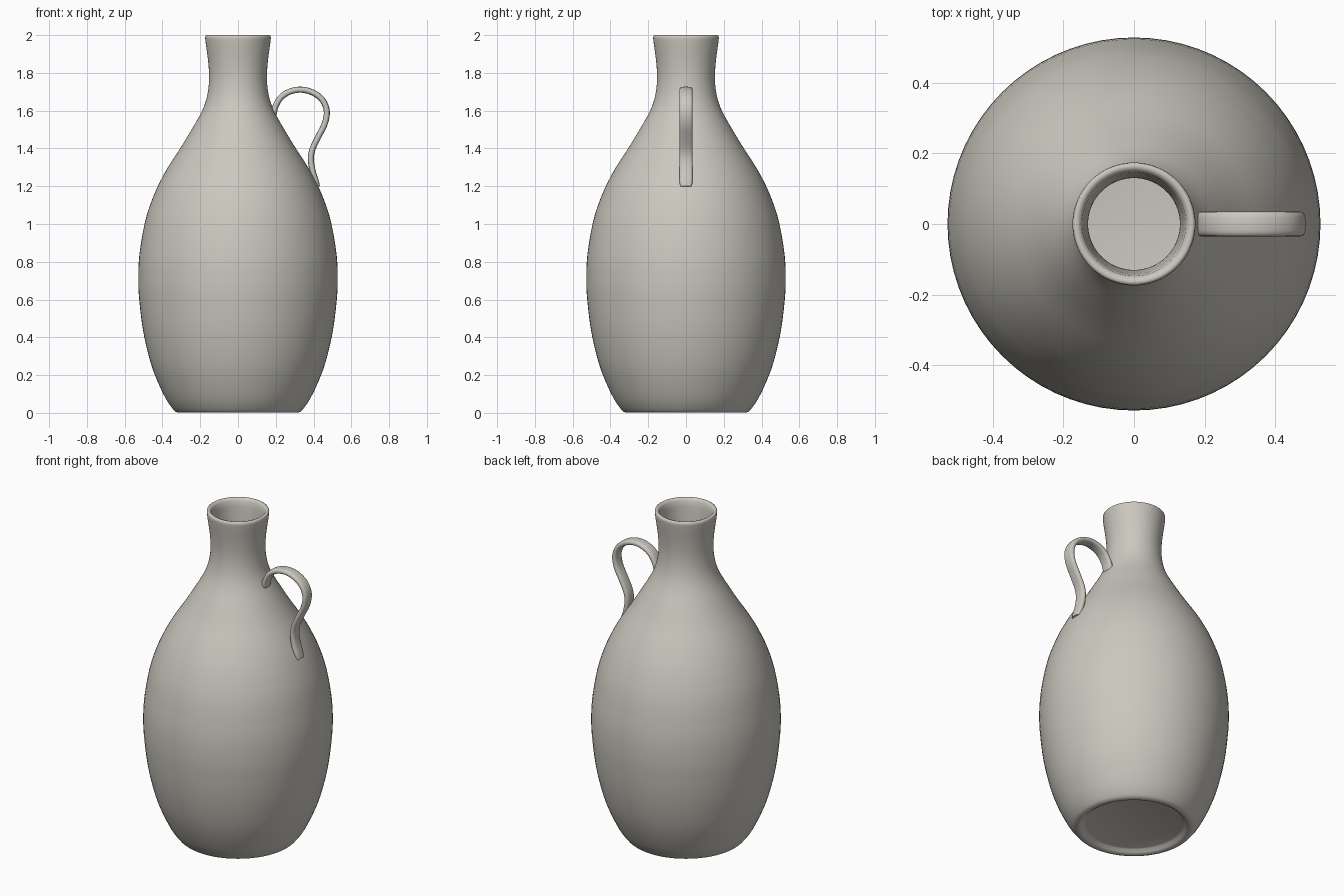
import bpy, bmesh, math
from mathutils import Vector

if "Cube" in bpy.data.objects:
    bpy.data.objects.remove(bpy.data.objects["Cube"])

clay = bpy.data.materials.new("warm grey clay")
clay.diffuse_color = (0.60, 0.575, 0.52, 1)
clay.use_nodes = True
clay.node_tree.nodes["Principled BSDF"].inputs["Base Color"].default_value = clay.diffuse_color


def spline(pts, steps):
    """Catmull-Rom curve through 2D points."""
    p = [Vector(q) for q in pts]
    p = [2 * p[0] - p[1]] + p + [2 * p[-1] - p[-2]]
    out = []
    for i in range(1, len(p) - 2):
        a, b, c, d = p[i - 1:i + 3]
        for s in range(steps):
            t = s / steps
            out.append(0.5 * (2 * b + (c - a) * t + (2 * a - 5 * b + 4 * c - d) * t * t
                              + (3 * b - a - 3 * c + d) * t ** 3))
    return out + [p[-2]]


def finish(name, bm, angle):
    bmesh.ops.recalc_face_normals(bm, faces=bm.faces)
    me = bpy.data.meshes.new(name)
    bm.to_mesh(me)
    bm.free()
    ob = bpy.data.objects.new(name, me)
    bpy.context.collection.objects.link(ob)
    me.materials.append(clay)
    bpy.ops.object.select_all(action='DESELECT')
    ob.select_set(True)
    bpy.context.view_layer.objects.active = ob
    bpy.ops.object.shade_smooth_by_angle(angle=math.radians(angle))
    return ob


def bridge(bm, rings):
    """Join consecutive closed rings and cap both ends."""
    n = len(rings[0])
    for a, b in zip(rings, rings[1:]):
        for i in range(n):
            j = (i + 1) % n
            bm.faces.new((a[i], a[j], b[j], b[i]))
    bm.faces.new(rings[0])
    bm.faces.new(rings[-1])


# Jug body: recessed foot, outer wall, rolled lip, inner wall and floor (radius, height)
foot = [(0.27, 0.025), (0.28, 0.021), (0.292, 0.008), (0.305, 0.001)]
outer = [(0.32, 0.002), (0.34, 0.015), (0.385, 0.08), (0.44, 0.20), (0.475, 0.31),
         (0.505, 0.45), (0.523, 0.60), (0.528, 0.70), (0.523, 0.83), (0.495, 1.0),
         (0.462, 1.11), (0.42, 1.21), (0.365, 1.31), (0.30, 1.41), (0.24, 1.51),
         (0.19, 1.60), (0.163, 1.68), (0.153, 1.77), (0.158, 1.86), (0.17, 1.95),
         (0.174, 1.985)]
lip = [(0.172, 1.996), (0.165, 2.0), (0.155, 1.997), (0.147, 1.985)]
inner = [(0.142, 1.95), (0.134, 1.86), (0.13, 1.77), (0.138, 1.68), (0.165, 1.59),
         (0.215, 1.49), (0.335, 1.31), (0.435, 1.11), (0.49, 0.85), (0.498, 0.70),
         (0.475, 0.45), (0.41, 0.20), (0.34, 0.08), (0.28, 0.055)]
profile = ([Vector(q) for q in foot] + spline(outer, 3)
           + [Vector(q) for q in lip] + spline(inner, 3))
bm = bmesh.new()
N = 72
bridge(bm, [[bm.verts.new((p.x * math.cos(2 * math.pi * k / N),
                           p.x * math.sin(2 * math.pi * k / N), p.y)) for k in range(N)]
            for p in profile])
finish("jug_body", bm, 50)

# Strap handle: flat rounded section swept along an S-shaped path (x, z)
path = spline([(0.188, 1.575), (0.198, 1.622), (0.227, 1.67), (0.275, 1.701), (0.337, 1.711),
               (0.40, 1.694), (0.448, 1.655), (0.47, 1.597), (0.459, 1.53), (0.424, 1.46),
               (0.394, 1.395), (0.386, 1.34), (0.397, 1.273), (0.422, 1.197)], 4)
bm = bmesh.new()
rings = []
M = 20
for i, p in enumerate(path):
    t = (path[min(i + 1, len(path) - 1)] - path[max(i - 1, 0)]).normalized()
    end = min(i, len(path) - 1 - i)
    k = (0.8, 0.95)[end] if end < 2 else 1.0
    ring = []
    for j in range(M):
        a = 2 * math.pi * j / M
        c, s = math.cos(a), math.sin(a)
        w = 0.035 * k * math.copysign(abs(c) ** 0.6, c)
        h = 0.016 * k * math.copysign(abs(s) ** 0.8, s)
        ring.append(bm.verts.new((p.x - t.y * h, w, p.y + t.x * h)))
    rings.append(ring)
bridge(bm, rings)
finish("handle", bm, 60)
